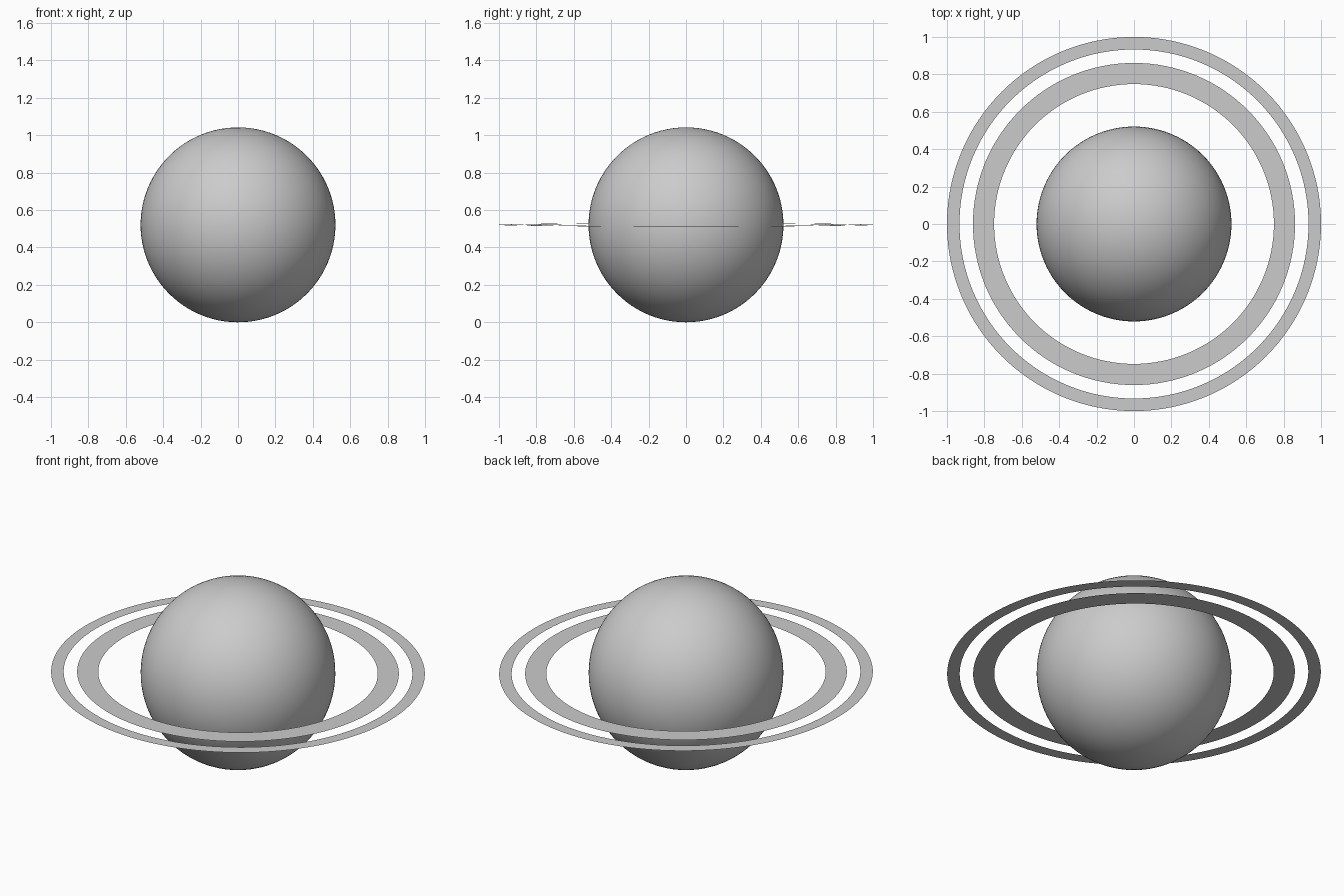
import bpy
import bmesh
import math

CENTRE_Z = 0.521
TILT = math.radians(0.53)
SEGMENTS = 128

cube = bpy.data.objects.get("Cube")
if cube:
    bpy.data.objects.remove(cube, do_unlink=True)


def flat_ring(name, inner, outer):
    """Thin flat annulus with its faces pointing up, tilted slightly about y."""
    bm = bmesh.new()
    loops = []
    for radius in (inner, outer):
        verts = bmesh.ops.create_circle(bm, segments=SEGMENTS, radius=radius)["verts"]
        loops.append(verts)
    bmesh.ops.bridge_loops(bm, edges=bm.edges[:])
    for face in bm.faces:
        face.normal_update()
        if face.normal.z < 0:
            face.normal_flip()
    mesh = bpy.data.meshes.new(name)
    bm.to_mesh(mesh)
    bm.free()
    ring = bpy.data.objects.new(name, mesh)
    ring.location.z = CENTRE_Z
    ring.rotation_euler.y = TILT
    bpy.context.collection.objects.link(ring)
    return ring


# Planet body
bpy.ops.mesh.primitive_uv_sphere_add(
    segments=96, ring_count=48, radius=CENTRE_Z, location=(0, 0, CENTRE_Z))
planet = bpy.context.object
planet.name = "planet"
planet.rotation_euler.y = TILT
bpy.ops.object.shade_smooth()

# Two concentric rings
flat_ring("inner_ring", 0.748, 0.861)
flat_ring("outer_ring", 0.933, 1.0)
